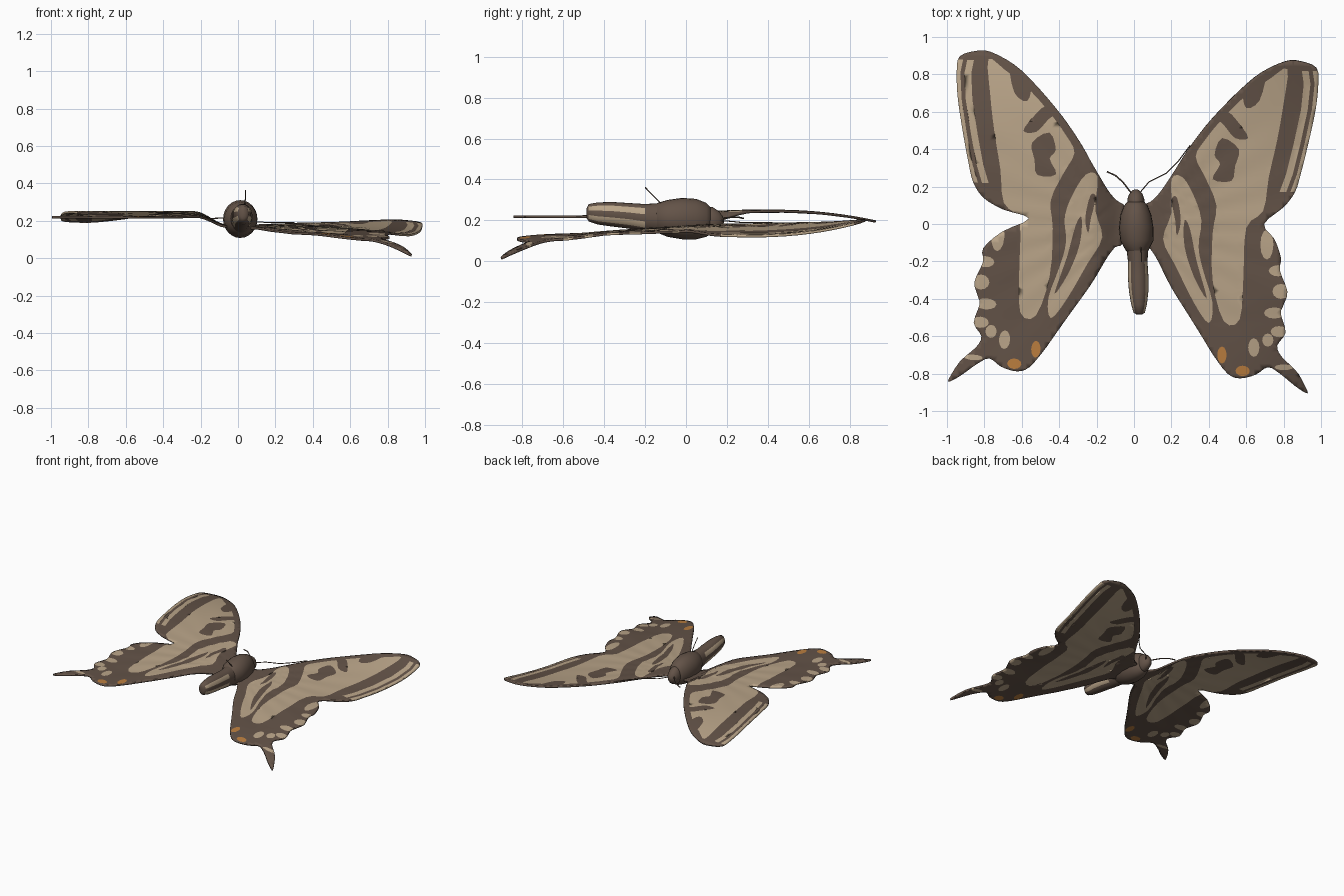
import bpy, bmesh, math
from mathutils import Vector
from mathutils.geometry import delaunay_2d_cdt

if "Cube" in bpy.data.objects:
    bpy.data.objects.remove(bpy.data.objects["Cube"])

# ---------- colours ----------
def material(name, rgb):
    m = bpy.data.materials.new(name)
    m.diffuse_color = (*rgb, 1)
    m.use_nodes = True
    m.node_tree.nodes["Principled BSDF"].inputs["Base Color"].default_value = m.diffuse_color
    return m

MATS = [material("dark_brown", (0.125, 0.086, 0.064)),
        material("tan", (0.49, 0.375, 0.25)),
        material("orange", (0.50, 0.21, 0.05))]
DARK, TAN, ORANGE = 0, 1, 2

# ---------- helpers ----------
def smooth_loop(pts, n=3):
    """Closed Catmull-Rom curve through the points."""
    out, k = [], len(pts)
    P = [Vector(p) for p in pts]
    for i in range(k):
        a, b, c, d = P[i - 1], P[i], P[(i + 1) % k], P[(i + 2) % k]
        for j in range(n):
            t = j / n
            out.append(0.5 * (2 * b + (c - a) * t + (2 * a - 5 * b + 4 * c - d) * t * t
                              + (3 * b - a - 3 * c + d) * t ** 3))
    return out

def ellipse(cx, cy, rx, ry, n=12):
    return [Vector((cx + rx * math.cos(2 * math.pi * i / n), cy + ry * math.sin(2 * math.pi * i / n)))
            for i in range(n)]

def inside(p, poly):
    x, y, hit = p[0], p[1], False
    for i in range(len(poly)):
        a, b = poly[i - 1], poly[i]
        if (a.y > y) != (b.y > y) and x < (b.x - a.x) * (y - a.y) / (b.y - a.y) + a.x:
            hit = not hit
    return hit

def add_object(name, bm):
    bmesh.ops.recalc_face_normals(bm, faces=bm.faces)
    me = bpy.data.meshes.new(name)
    bm.to_mesh(me)
    bm.free()
    for m in MATS:
        me.materials.append(m)
    me.shade_smooth()
    ob = bpy.data.objects.new(name, me)
    bpy.context.collection.objects.link(ob)
    return ob

# ---------- wing outline (right side), split around the notch between fore and hind wing ----------
FORE = [(.04, .08), (.09, .12), (.14, .17), (.22, .29), (.29, .40), (.38, .52), (.46, .61), (.57, .72),
        (.68, .81), (.81, .87), (.89, .87), (.975, .835), (.985, .75), (.97, .61), (.93, .425),
        (.89, .265), (.86, .17), (.80, .09)]
HIND = [(.785, -.18), (.78, -.25), (.82, -.36), (.80, -.43), (.785, -.48), (.81, -.58), (.765, -.65),
        (.79, -.71), (.87, -.79), (.925, -.89), (.915, -.90), (.86, -.865), (.78, -.80), (.715, -.765),
        (.65, -.805), (.565, -.825), (.50, -.80), (.43, -.71), (.38, -.63), (.30, -.50), (.20, -.34),
        (.13, -.20), (.085, -.13), (.04, -.10)]
NOTCH = {"right": [(.695, .0), (.75, -.08)],
         "left": [(.69, .034), (.55, -.005), (.69, -.085)]}

# ---------- wing markings, later ones lie on top ----------
EDGE = [(.90, .84), (.975, .82), (.985, .75), (.97, .61), (.93, .425), (.89, .265), (.855, .17)]

def margin_strip(d0, d1, first=1):
    e = EDGE[first:]
    return [Vector((x - d0, y)) for x, y in e] + [Vector((x - d1, y)) for x, y in reversed(e)]

MAIN_FIELD = [(.38, .45), (.47, .56), (.59, .68), (.73, .78), (.82, .83), (.80, .65), (.765, .45),
              (.72, .25), (.69, .07), (.60, -.02), (.585, -.28), (.565, -.51), (.48, -.52), (.42, -.3),
              (.42, -.05), (.44, .1), (.38, .25), (.33, .36)]
INNER_FIELD = [(.20, .24), (.26, .25), (.32, .15), (.36, .02), (.345, -.12), (.37, -.25), (.42, -.42),
               (.40, -.53), (.32, -.42), (.22, -.22), (.155, -.08), (.20, .06)]
MARKS = [(TAN, margin_strip(-.03, .02)), (TAN, margin_strip(.042, .078)),
         (TAN, smooth_loop(MAIN_FIELD)), (TAN, smooth_loop(INNER_FIELD))]
for blob in ([(.59, .71), (.70, .80), (.67, .66), (.60, .62)],
             [(.43, .58), (.50, .60), (.56, .54), (.61, .46), (.54, .46), (.48, .53)],
             [(.47, .46), (.56, .40), (.54, .31), (.52, .23), (.42, .24), (.46, .32), (.43, .37)],
             [(.27, .02), (.30, -.03), (.335, -.2), (.39, -.40), (.32, -.28), (.27, -.12)],
             [(.20, .13), (.23, .14), (.25, .02), (.23, -.06), (.22, .02)]):
    MARKS.append((DARK, smooth_loop(blob)))
for cx, cy, rx, ry in ((.71, -.11, .035, .08), (.77, -.25, .05, .03), (.785, -.36, .045, .04),
                       (.75, -.475, .055, .03), (.775, -.575, .045, .03), (.64, -.66, .03, .05),
                       (.715, -.62, .03, .035), (.80, -.765, .05, .015)):
    MARKS.append((TAN, ellipse(cx, cy, rx, ry)))
MARKS += [(ORANGE, ellipse(.58, -.785, .038, .028)), (ORANGE, ellipse(.47, -.70, .025, .045))]

# ---------- wing height ----------
def height_right(x, y):
    if y >= 0:
        return .17 + .05 * y - x * x * max(0, .05 + .157 * y - .2215 * y * y)
    return (.17 - .035 * min(1, -y / .5) - .122 * (x * -y / .84) ** 2.6
            - .05 * x * x * max(0, 1 + y / .4))

def height_left(x, y):
    t = min(1, max(0, (x - .05) / .18))
    z = .17 + .065 * t * t * (3 - 2 * t)
    if y > 0:
        return z + .01 * min(1, y / .3) * t - .045 * max(0, (y - .45) / .45) ** 2
    return z - .017 * min(1, -y / .5)

def ripple(x, y):
    r = math.hypot(x, y)
    return .003 * math.sin(math.atan2(y, x) * 26) * min(1, r / .3) * max(0, 1.1 - r)

def wing(side):
    outline = smooth_loop(FORE + NOTCH[side] + HIND)
    pts, edges = [], []
    for loop in [outline] + [m[1] for m in MARKS]:
        s = len(pts)
        pts += loop
        edges += [(s + i, s + (i + 1) % len(loop)) for i in range(len(loop))]
    pts += [Vector((i * .03 + .01, j * .03 + .004)) for i in range(34) for j in range(-31, 31)]
    vs, _, fs = delaunay_2d_cdt(pts, edges, [], 0, 1e-5)[:3]
    bm = bmesh.new()
    ca, sa = math.cos(math.radians(3.6)), math.sin(math.radians(3.6))
    bv = []
    for v in vs:
        x, y = v
        if side == "left":      # mirrored, with the body's slight turn
            x, y = x * ca - y * sa + .012, x * sa + y * ca
            bv.append(bm.verts.new((-x, y, height_left(x, y) + ripple(*v))))
        else:
            bv.append(bm.verts.new((x, y, height_right(x, y) + ripple(*v))))
    for f in fs:
        c = sum((Vector(vs[i]) for i in f), Vector((0, 0))) / len(f)
        if not inside(c, outline):
            continue
        face = bm.faces.new([bv[i] for i in f])
        for colour, poly in MARKS:
            if inside(c, poly):
                face.material_index = colour
    bmesh.ops.delete(bm, geom=[v for v in bm.verts if not v.link_faces], context='VERTS')
    ob = add_object(side + "_wing", bm)
    mod = ob.modifiers.new("thickness", 'SOLIDIFY')
    mod.thickness, mod.offset = .012, 0

wing("right")
wing("left")

# ---------- body: rings given as y, centre x, half width, lowest z, highest z ----------
def loft(name, rings, rule=None, n=24):
    bm = bmesh.new()
    loops = []
    for y, cx, w, lo, hi in rings:
        loops.append([bm.verts.new((cx + w * math.cos(2 * math.pi * i / n), y,
                                    (lo + hi) / 2 + (hi - lo) / 2 * math.sin(2 * math.pi * i / n)))
                      for i in range(n)])
    for a, b in zip(loops, loops[1:]):
        for i in range(n):
            f = bm.faces.new((a[i], a[(i + 1) % n], b[(i + 1) % n], b[i]))
            if rule:
                f.material_index = rule(i, f.calc_center_median())
    bm.faces.new(loops[0])
    bm.faces.new(loops[-1])
    add_object(name, bm)

def flank(i, c):    # tan flanks with a dark line along the middle
    a = i % 24
    side = a in (1, 2, 22, 21) or a in (9, 10, 13, 14)
    return TAN if side and -.47 < c.y < -.2 else DARK

loft("abdomen", [(-.485, .028, .012, .21, .26), (-.475, .028, .03, .195, .28), (-.43, .027, .042, .18, .288),
                 (-.36, .025, .052, .17, .29), (-.28, .022, .055, .16, .285), (-.2, .02, .052, .145, .28),
                 (-.12, .018, .06, .135, .285), (-.03, .015, .06, .13, .28)], flank)
loft("thorax", [(-.17, .018, .03, .17, .26), (-.14, .017, .062, .14, .285), (-.09, .015, .088, .12, .30),
                (-.02, .012, .092, .108, .31), (.05, .01, .082, .108, .305), (.10, .01, .062, .12, .285),
                (.125, .01, .04, .14, .26)])
loft("head", [(.09, .01, .045, .13, .27), (.13, .01, .046, .135, .265), (.16, .01, .036, .15, .245),
              (.18, .01, .018, .17, .22), (.185, .01, .006, .19, .2)])

# ---------- antennae and bristle ----------
def thread(name, pts, r):
    cu = bpy.data.curves.new(name, 'CURVE')
    cu.dimensions, cu.bevel_depth, cu.bevel_resolution, cu.use_fill_caps = '3D', r, 1, True
    sp = cu.splines.new('POLY')
    sp.points.add(len(pts) - 1)
    for p, co in zip(sp.points, pts):
        p.co = (*co, 1)
    cu.materials.append(MATS[DARK])
    ob = bpy.data.objects.new(name, cu)
    bpy.context.collection.objects.link(ob)
    bpy.ops.object.select_all(action='DESELECT')
    bpy.context.view_layer.objects.active = ob
    ob.select_set(True)
    bpy.ops.object.convert(target='MESH')

thread("left_antenna", [(-.01, .16, .21), (-.06, .225, .215), (-.10, .26, .215), (-.145, .28, .21)], .004)
thread("right_antenna", [(.025, .16, .2), (.08, .225, .195), (.17, .27, .19), (.24, .34, .19), (.30, .42, .19)], .003)
thread("back_bristle", [(.035, -.12, .28), (.04, -.16, .32), (.04, -.2, .362)], .003)
